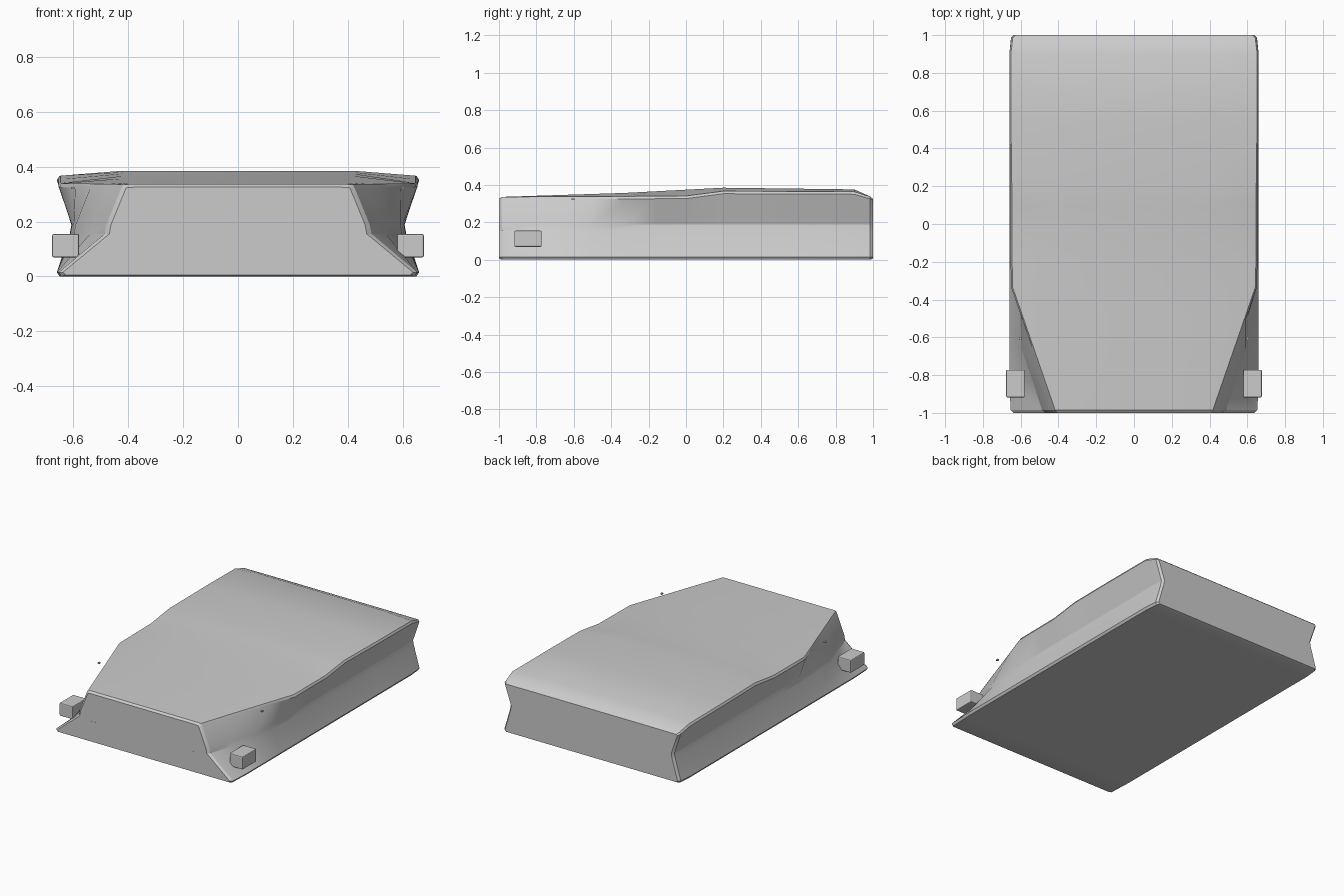
import bpy, bmesh, math

if "Cube" in bpy.data.objects:
    bpy.data.objects.remove(bpy.data.objects["Cube"])

def lerp_table(table, y):
    """Piecewise linear lookup in (y, value) pairs."""
    if y <= table[0][0]:
        return table[0][1]
    for (y0, v0), (y1, v1) in zip(table, table[1:]):
        if y <= y1:
            return v0 + (v1 - v0) * (y - y0) / (y1 - y0)
    return table[-1][1]

# Outlines along the length of the body
TOP_X = [(-1, 0.42), (-0.33, 0.652), (0.2, 0.655), (0.6, 0.66), (0.9, 0.66), (1, 0.648)]
WAIST_X = [(-1, 0.475), (-0.66, 0.592), (-0.35, 0.605), (0.9, 0.607), (1, 0.603)]
BASE_X = [(-1, 0.65), (-0.95, 0.66), (0.9, 0.66), (1, 0.65)]
RIM_Z = [(-1, 0.322), (-0.33, 0.325), (0, 0.327), (0.2, 0.353), (0.9, 0.35), (0.985, 0.325), (1, 0.318)]
CREST_Z = [(-1, 0.325), (-0.985, 0.336), (-0.33, 0.357), (0.2, 0.385), (0.9, 0.376), (0.985, 0.338), (1, 0.325)]
STATIONS = [-1, -0.985, -0.83, -0.66, -0.5, -0.33, -0.16, 0, 0.1, 0.2, 0.55, 0.9, 0.985, 1]

def section(y):
    inset = 0.012 if abs(y) == 1 else 0
    tx, wx, bx = (lerp_table(t, y) - inset for t in (TOP_X, WAIST_X, BASE_X))
    rim, crest = lerp_table(RIM_Z, y), lerp_table(CREST_Z, y)
    lip = min(rim + 0.014, crest - 0.001)
    half = [(bx - 0.01, inset * 0.5), (bx, 0.015), (wx + 0.006, 0.155), (wx, 0.188),
            (tx, rim), (tx - 0.008, lip), (min(0.42, tx - 0.03), crest)]
    return half + [(-x, z) for x, z in reversed(half)]

# Lofted body shell
bm = bmesh.new()
rings = [[bm.verts.new((x, y, z)) for x, z in section(y)] for y in STATIONS]
n = len(rings[0])
for a, b in zip(rings, rings[1:]):
    for i in range(n):
        j = (i + 1) % n
        bm.faces.new((a[i], a[j], b[j], b[i]))
bm.faces.new(rings[0])
bm.faces.new(rings[-1])
bmesh.ops.recalc_face_normals(bm, faces=bm.faces[:])
mesh = bpy.data.meshes.new("body_shell")
bm.to_mesh(mesh)
bm.free()
body = bpy.data.objects.new("body_shell", mesh)
bpy.context.collection.objects.link(body)
bpy.context.view_layer.objects.active = body
body.select_set(True)
bpy.ops.object.shade_smooth_by_angle(angle=math.radians(25))

def box(name, centre, size, bevel=0):
    bpy.ops.mesh.primitive_cube_add(size=1, location=centre)
    ob = bpy.context.object
    ob.name = name
    ob.scale = size
    bpy.ops.object.transform_apply(location=False, rotation=False, scale=True)
    if bevel:
        mod = ob.modifiers.new("edge_bevel", 'BEVEL')
        mod.width = bevel
        mod.segments = 2
    return ob

for side, label in ((1, "right"), (-1, "left")):
    # Corner block in the front side recess
    box(f"corner_block_{label}", (side * 0.628, -0.845, 0.112), (0.098, 0.146, 0.086), 0.006)
    # Small slot mark on the front face
    box(f"front_mark_{label}", (side * 0.367, -0.997, 0.14), (0.03, 0.008, 0.006))
    # Tiny stud beneath the rim
    box(f"rim_stud_{label}", (side * 0.602, -0.605, 0.322), (0.012, 0.016, 0.008))
